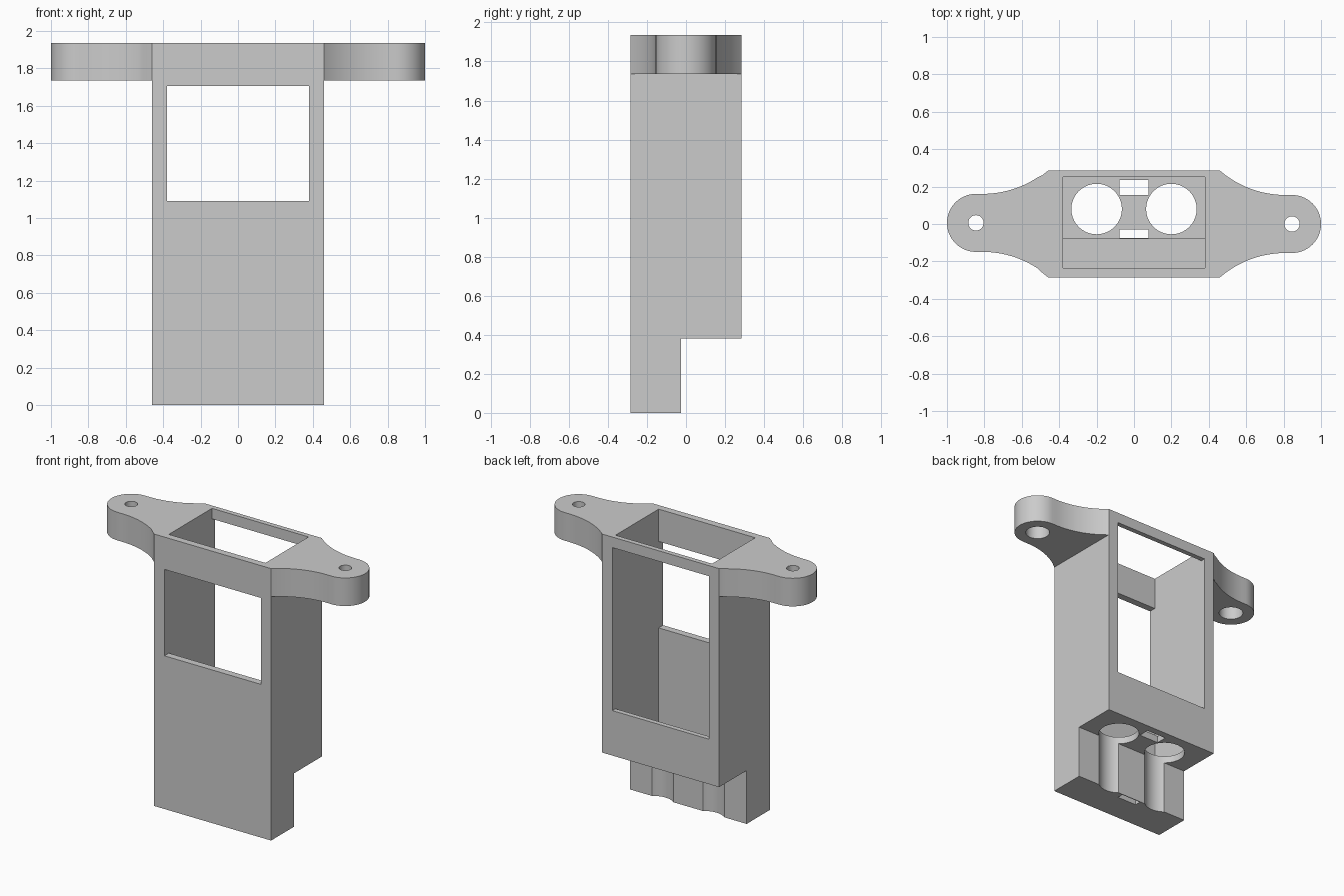
import bpy, bmesh, math
from mathutils import Vector

cube = bpy.data.objects.get("Cube")
if cube:
    bpy.data.objects.remove(cube, do_unlink=True)

grey = bpy.data.materials.new("plain grey")
grey.use_nodes = True
colour = (0.6, 0.6, 0.6, 1)
grey.diffuse_color = colour
grey.node_tree.nodes["Principled BSDF"].inputs["Base Color"].default_value = colour


def prism(name, outline, direction):
    """Extrude a closed outline of 3D points along a direction."""
    bm = bmesh.new()
    face = bm.faces.new([bm.verts.new(p) for p in outline])
    moved = bmesh.ops.extrude_face_region(bm, geom=[face])["geom"]
    bmesh.ops.translate(bm, vec=Vector(direction),
                        verts=[v for v in moved if isinstance(v, bmesh.types.BMVert)])
    bmesh.ops.recalc_face_normals(bm, faces=bm.faces)
    mesh = bpy.data.meshes.new(name)
    bm.to_mesh(mesh)
    bm.free()
    mesh.materials.append(grey)
    obj = bpy.data.objects.new(name, mesh)
    bpy.context.collection.objects.link(obj)
    return obj


def box(name, x, y, z):
    (x0, x1), (y0, y1), (z0, z1) = x, y, z
    return prism(name, [(x0, y0, z0), (x1, y0, z0), (x1, y1, z0), (x0, y1, z0)],
                 (0, 0, z1 - z0))


def arc(cx, cy, r, start, end, steps):
    angles = [math.radians(start + (end - start) * i / steps) for i in range(steps + 1)]
    return [(cx + r * math.cos(a), cy + r * math.sin(a)) for a in angles]


def cylinder(name, cx, cy, r, z0, z1, steps=64):
    ring = arc(cx, cy, r, 0, 360, steps)[:-1]
    return prism(name, [(x, y, z0) for x, y in ring], (0, 0, z1 - z0))


def cut(target, cutter):
    """Subtract the cutter and discard it."""
    cutter.hide_render = True
    mod = target.modifiers.new("cut", "BOOLEAN")
    mod.operation = "DIFFERENCE"
    mod.solver = "EXACT"
    mod.object = cutter
    bpy.context.view_layer.objects.active = target
    bpy.ops.object.modifier_apply(modifier=mod.name)
    bpy.data.objects.remove(cutter, do_unlink=True)


def smooth(obj):
    bpy.ops.object.select_all(action="DESELECT")
    obj.select_set(True)
    bpy.context.view_layer.objects.active = obj
    bpy.ops.object.shade_smooth_by_angle(angle=math.radians(30))


W, D, TOP = 0.46, 0.285, 1.935     # half width, half depth, height
IN = 0.38                          # cavity half width
STEP, FLOOR, WALL = 0.38, 0.43, -0.025

# Housing: stepped side profile extruded across the width
profile = [(-D, 0), (WALL, 0), (WALL, STEP), (D, STEP), (D, TOP), (-D, TOP)]
housing = prism("housing", [(-W, y, z) for y, z in profile], (2 * W, 0, 0))

# Open cavity, deep front pocket, front and back windows
cut(housing, box("cavity", (-IN, IN), (-0.235, 0.25), (FLOOR, 2.1)))
cut(housing, box("pocket", (-IN, IN), (-0.235, -0.08), (0.05, 0.6)))
cut(housing, box("front_window", (-IN, IN), (-0.4, -0.15), (1.09, 1.705)))
cut(housing, box("back_window", (-IN, IN), (0.2, 0.4), (0.7, 1.86)))

# Two round holes that also groove the lower block
for side in (-1, 1):
    cut(housing, cylinder("round_hole", side * 0.2, 0.08, 0.135, -0.1, 0.6))

# Slots through the floor
for y in ((-0.075, -0.03), (0.155, 0.235)):
    cut(housing, box("slot", (-0.077, 0.077), y, (-0.1, 0.6)))
smooth(housing)

# Mounting ears: concave flare into a rounded, counterbored tab
EX, ER, FLARE = 0.845, 0.155, 0.536
EAR_Z = 1.735
sweep = math.degrees(math.asin(0.34 / FLARE))
upper = [(W, D)] + arc(0.81, ER + FLARE, FLARE, 270 - sweep, 270, 14)
tip = arc(EX, 0, ER, 90, -90, 32)
lower = [(x, -y) for x, y in reversed(upper)]
for name, side, shift in (("left_ear", 1, 0), ("right_ear", -1, 0.006)):
    outline = [(side * x, y + (shift if x > 0.5 else 0), EAR_Z) for x, y in upper + tip + lower]
    ear = prism(name, outline, (0, 0, TOP - EAR_Z))
    cut(ear, cylinder("screw_hole", side * EX, shift, 0.041, 1.6, 2.1, 40))
    cut(ear, cylinder("counterbore", side * EX, shift, 0.08, 1.6, 1.87, 40))
    smooth(ear)
